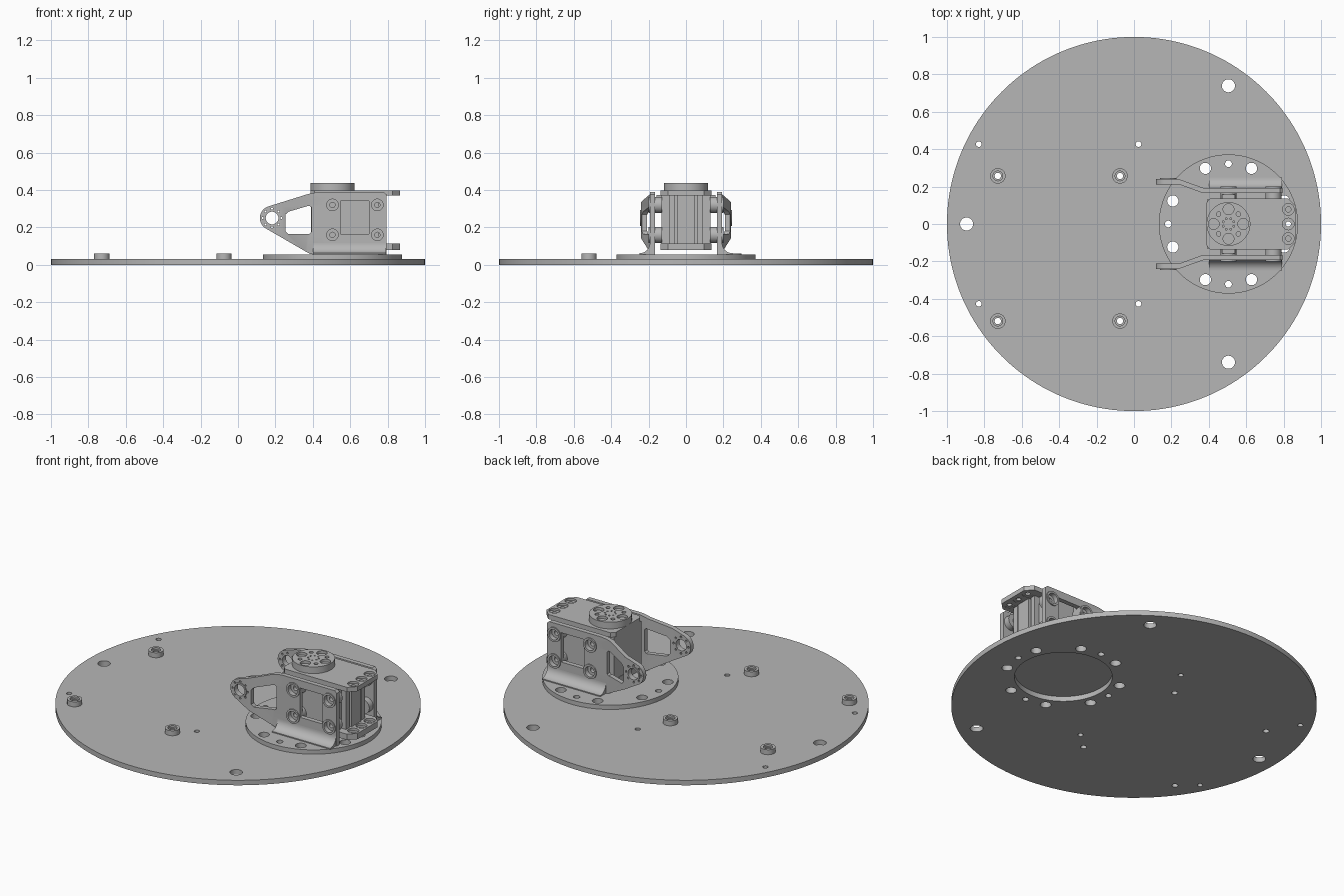
import bpy, bmesh
from math import sin, cos, pi, radians

if "Cube" in bpy.data.objects:
    bpy.data.objects.remove(bpy.data.objects["Cube"])

grey = bpy.data.materials.new("machined_grey")
grey.use_nodes = True
grey.diffuse_color = (0.47, 0.47, 0.47, 1)
grey.node_tree.nodes["Principled BSDF"].inputs["Base Color"].default_value = (0.47, 0.47, 0.47, 1)
made = []


def arc(x, y, r, a0=0, a1=360, n=32):
    """Points on an arc; a full circle drops its repeated end."""
    full = a1 - a0 == 360
    return [(x + r * cos(radians(a0 + (a1 - a0) * i / n)),
             y + r * sin(radians(a0 + (a1 - a0) * i / n))) for i in range(n if full else n + 1)]


def rect(x0, x1, y0, y1):
    return [(x0, y0), (x1, y0), (x1, y1), (x0, y1)]


def plate(name, loops, lo, hi, place=lambda u, v, w: (u, v, w), cuts=()):
    """Extrude an outline with holes from lo to hi, then place its points."""
    curve = bpy.data.curves.new(name, "CURVE")
    curve.dimensions, curve.fill_mode = "2D", "BOTH"
    curve.extrude = (hi - lo) / 2
    for loop in loops:
        s = curve.splines.new("POLY")
        s.points.add(len(loop) - 1)
        for p, (x, y) in zip(s.points, loop):
            p.co = (x, y, 0, 1)
        s.use_cyclic_u = True
    temp = bpy.data.objects.new(name + "_outline", curve)
    bpy.context.collection.objects.link(temp)
    dg = bpy.context.evaluated_depsgraph_get()
    mesh = bpy.data.meshes.new_from_object(temp.evaluated_get(dg))
    bpy.data.objects.remove(temp)
    bpy.data.curves.remove(curve)
    bm = bmesh.new()
    bm.from_mesh(mesh)
    bmesh.ops.remove_doubles(bm, verts=bm.verts[:], dist=0.0001)
    for x in cuts:
        bmesh.ops.bisect_plane(bm, geom=bm.verts[:] + bm.edges[:] + bm.faces[:],
                               plane_co=(x, 0, 0), plane_no=(1, 0, 0))
    for v in bm.verts:
        v.co = place(v.co.x, v.co.y, v.co.z + (lo + hi) / 2)
    bmesh.ops.recalc_face_normals(bm, faces=bm.faces[:])
    bm.to_mesh(mesh)
    bm.free()
    mesh.name = name
    mesh.materials.clear()
    mesh.materials.append(grey)
    ob = bpy.data.objects.new(name, mesh)
    bpy.context.collection.objects.link(ob)
    made.append(ob)
    return ob


# Shared hole positions
CX = 0.505
bolt_ring = []
for k in range(4):
    for off, r in ((0, 0.018), (22.5, 0.03), (-22.5, 0.03)):
        a = radians(90 * k + off)
        bolt_ring.append(arc(CX + 0.322 * cos(a), 0.322 * sin(a), r))
standoffs = [(x, y) for x in (-0.728, -0.075) for y in (0.257, -0.519)]

# Round base with its centre opening and drilled holes
base_holes = [arc(x, y, 0.035) for x, y in ((CX, 0.739), (CX, -0.739), (-0.895, 0))]
base_holes += [arc(x, y, 0.015) for x in (-0.83, 0.024) for y in (0.427, -0.427)]
base_holes += [arc(x, y, 0.017) for x, y in standoffs]
plate("base_disc", [arc(0, 0, 1, n=160), arc(CX, 0, 0.268, n=64)] + base_holes + bolt_ring, 0, 0.03)

# Standoffs: a wide ring with a lower inner step
for x, y in standoffs:
    plate("standoff", [arc(x, y, 0.041), arc(x, y, 0.026)], 0.03, 0.06)
    plate("standoff_seat", [arc(x, y, 0.026), arc(x, y, 0.017)], 0.03, 0.048)

# Mounting disc
plate("mount_disc", [arc(CX, 0, 0.372, n=96)] + bolt_ring, 0.03, 0.056)

# Side brackets
LX, LZ = 0.182, 0.25
bolts = [(x, z) for x in (0.505, 0.745) for z in (0.16, 0.32)]
outline = arc(LX, LZ, 0.065, 108, 239, 24) + [
    (0.36, 0.072), (0.385, 0.058), (0.41, 0.055), (0.795, 0.055), (0.795, 0.375),
    (0.78, 0.388), (0.43, 0.388), (0.40, 0.384), (0.37, 0.377)]
arm_window = [(0.253, 0.18), (0.267, 0.165), (0.382, 0.165), (0.392, 0.175),
              (0.392, 0.308), (0.38, 0.316), (0.27, 0.284), (0.253, 0.268)]
body_window = rect(0.548, 0.7, 0.165, 0.342)


def upright(side, bent=True):
    """Stand a flat shape up facing sideways, with the arm bent outward."""
    def place(u, v, w):
        t = min(max((0.37 - u) / 0.13, 0), 1) if bent else 0
        return (u, side * (w + 0.047 * t), v)
    return place


for side, word in ((1, "left"), (-1, "right")):
    teeth = [arc(LX + 0.05 * cos(k * pi / 4), LZ + 0.05 * sin(k * pi / 4), 0.006, n=10) for k in range(8)]
    plate(word + "_bracket",
          [outline, arm_window, body_window, arc(LX, LZ, 0.035)] + teeth + [arc(x, z, 0.036) for x, z in bolts],
          0.165, 0.193, upright(side), cuts=(0.24, 0.37))
    plate(word + "_pivot_rim", [arc(LX, LZ, 0.044), arc(LX, LZ, 0.034)], 0.166, 0.199, upright(side))
    for x, z in bolts:
        plate(word + "_bolt_boss", [arc(x, z, 0.043), arc(x, z, 0.031)], 0.128, 0.2, upright(side, False))
        plate(word + "_bolt_seat", [arc(x, z, 0.031), arc(x, z, 0.014)], 0.128, 0.172, upright(side, False))
    # Flared foot joining the bracket to the disc
    flare = [(0.166, 0.055), (0.248, 0.055)] + arc(0.248, 0.117, 0.055, 270, 180, 12) + [(0.166, 0.117)]
    plate(word + "_foot", [flare], 0.40, 0.79, lambda u, v, w: (w, side * u, v))
    # Small tab gripping the motor case
    plate(word + "_case_tab", [rect(0.47, 0.54, 0.12, 0.158)], 0.34, 0.372,
          lambda u, v, w: (u, side * v, w))

# Motor case with stepped back columns
half = [(0.39, 0.13), (0.755, 0.13), (0.755, 0.09), (0.785, 0.09), (0.785, 0.058),
        (0.77, 0.058), (0.77, 0.045), (0.79, 0.045)]
case = half + [(x, -y) for x, y in reversed(half)]
plate("motor_case", [case], 0.09, 0.372)


# End caps with three screw holes
def cap(name, x0, lo, hi, seat_lo, seat_hi):
    shape = [(x0 + 0.02, -0.137), (0.825, -0.137), (0.866, -0.095), (0.866, 0.095), (0.825, 0.137),
             (x0 + 0.02, 0.137), (x0, 0.115), (x0, -0.115)]
    spots = [(0.825, y) for y in (-0.078, 0, 0.078)]
    plate(name, [shape] + [arc(x, y, 0.031) for x, y in spots], lo, hi)
    for x, y in spots:
        plate(name + "_screw_seat", [arc(x, y, 0.031), arc(x, y, 0.014)], seat_lo, seat_hi)


cap("top_cap", 0.388, 0.37, 0.398, 0.372, 0.386)
cap("bottom_cap", 0.388, 0.08, 0.115, 0.082, 0.1)

# Output horn with recessed screws
horn_holes = []
for k in range(4):
    a = k * pi / 2
    horn_holes.append(arc(CX + 0.079 * cos(a), 0.079 * sin(a), 0.029))
    horn_holes.append(arc(CX + 0.075 * cos(a + pi / 4), 0.075 * sin(a + pi / 4), 0.012, n=16))
for k in range(8):
    a = (k + 0.5) * pi / 4
    horn_holes.append(arc(CX + 0.03 * cos(a), 0.03 * sin(a), 0.005, n=8))
plate("output_horn", [arc(CX, 0, 0.117, n=64)] + horn_holes, 0.398, 0.438)
for k in range(4):
    a = k * pi / 2
    plate("horn_screw", [arc(CX + 0.079 * cos(a), 0.079 * sin(a), 0.029)], 0.396, 0.422)

# Smooth round walls, keep hard edges
bpy.ops.object.select_all(action="DESELECT")
for ob in made:
    ob.select_set(True)
bpy.context.view_layer.objects.active = made[0]
bpy.ops.object.shade_smooth_by_angle(angle=radians(25))
